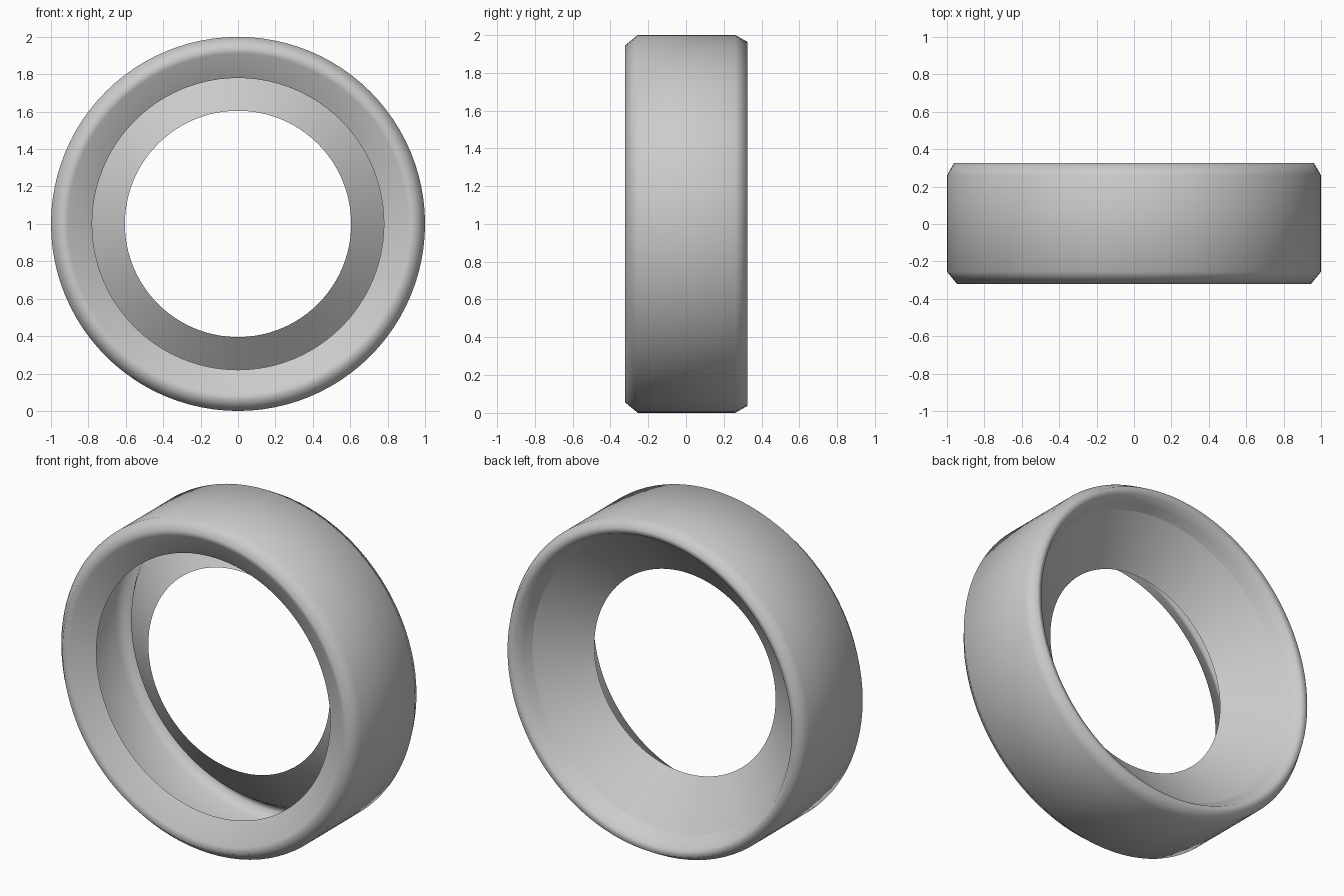
import bpy, math

if "Cube" in bpy.data.objects:
    bpy.data.objects.remove(bpy.data.objects["Cube"])

SEGMENTS = 96


def lathe(name, profile):
    """Spin (radius, y) points around the y axis at height 1."""
    verts, faces = [], []
    n = len(profile)
    for i in range(SEGMENTS):
        a = 2 * math.pi * i / SEGMENTS
        verts += [(r * math.cos(a), y, 1 + r * math.sin(a)) for r, y in profile]
    for i in range(SEGMENTS):
        j = (i + 1) % SEGMENTS
        for k in range(n - 1):
            faces.append((i * n + k, i * n + k + 1, j * n + k + 1, j * n + k))
    # flip so normals face away from the enclosed section
    faces = [f[::-1] for f in faces]
    mesh = bpy.data.meshes.new(name)
    mesh.from_pydata(verts, [], faces)
    mesh.polygons.foreach_set("use_smooth", [True] * len(faces))
    mesh.update()
    obj = bpy.data.objects.new(name, mesh)
    bpy.context.collection.objects.link(obj)
    return obj


# Thin outer shell: dished front lip, bevelled shoulders, rolled back rim
lathe("outer_ring", [
    (0.78, -0.235), (0.91, -0.31), (0.945, -0.322), (1.0, -0.255),
    (1.0, 0.26), (0.963, 0.325), (0.925, 0.315), (0.895, 0.265), (0.868, 0.222),
])

# Thin funnel narrowing from the back rim to the central hole
lathe("inner_cone", [(0.868, 0.222), (0.605, 0.01)])
